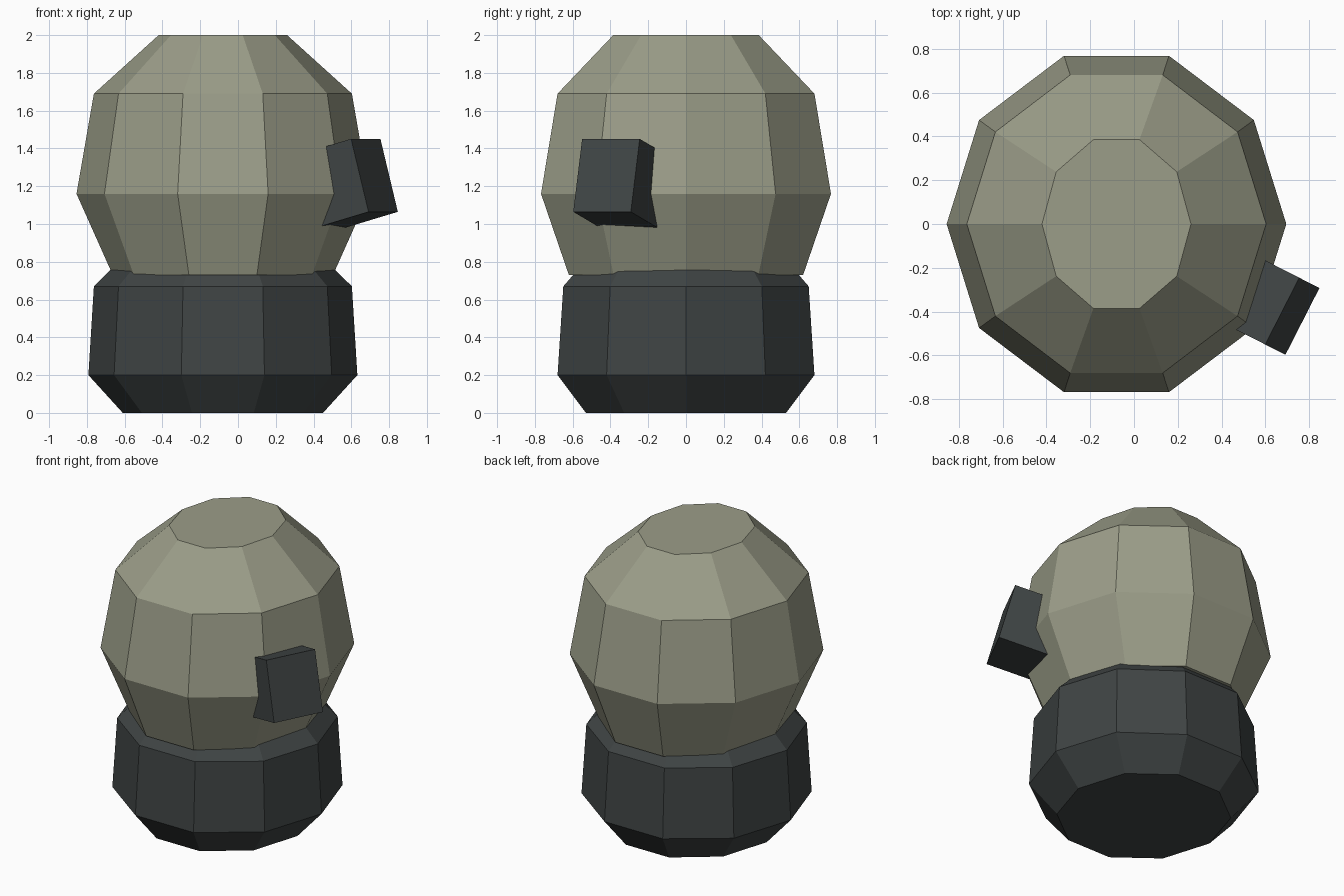
import bpy, bmesh
from math import sin, cos, tau, radians
from mathutils import Matrix, Vector

if "Cube" in bpy.data.objects:
    bpy.data.objects.remove(bpy.data.objects["Cube"])

CENTRE_X = -0.08
SIDES = 10


def material(name, rgb):
    mat = bpy.data.materials.new(name)
    mat.diffuse_color = (*rgb, 1)
    mat.use_nodes = True
    mat.node_tree.nodes["Principled BSDF"].inputs["Base Color"].default_value = mat.diffuse_color
    return mat


def add_object(name, bm, mat):
    bmesh.ops.recalc_face_normals(bm, faces=bm.faces[:])
    mesh = bpy.data.meshes.new(name)
    bm.to_mesh(mesh)
    bm.free()
    mesh.materials.append(mat)
    obj = bpy.data.objects.new(name, mesh)
    bpy.context.collection.objects.link(obj)
    return obj


def lathe(name, profile, mat):
    """Ten-sided closed form from (z, x radius, y radius) rings."""
    bm = bmesh.new()
    rings = [[bm.verts.new((CENTRE_X + rx * cos(tau * i / SIDES),
                            ry * sin(tau * i / SIDES), z))
              for i in range(SIDES)] for z, rx, ry in profile]
    for low, high in zip(rings, rings[1:]):
        for i in range(SIDES):
            j = (i + 1) % SIDES
            bm.faces.new((low[i], low[j], high[j], high[i]))
    bm.faces.new(rings[0][::-1])
    bm.faces.new(rings[-1])
    return add_object(name, bm, mat)


light = material("pale_olive", (0.33, 0.34, 0.25))
dark = material("dark_slate", (0.05, 0.058, 0.058))

# Dark base with chamfered ends; its top sits hidden in the dome
lathe("base", [(0, 0.53, 0.557), (0.2, 0.712, 0.715),
               (0.67, 0.683, 0.683), (0.85, 0.50, 0.52)], dark)

# Faceted dome, slightly deeper than wide
lathe("dome", [(0.73, 0.583, 0.652), (1.16, 0.775, 0.807),
               (1.69, 0.683, 0.715), (2.0, 0.34, 0.405)], light)

# Tilted block sunk into the front right of the dome
width, depth, height = 0.342, 0.36, 0.40
outer_face = Vector((0.7225, -0.421, 1.2575))
turn = Matrix.Rotation(radians(-27), 4, 'Z') @ Matrix.Rotation(radians(-15), 4, 'Y')
bm = bmesh.new()
bmesh.ops.create_cube(bm, size=1, matrix=Matrix.Translation(outer_face) @ turn
                      @ Matrix.Translation((-depth / 2, 0, 0))
                      @ Matrix.Diagonal((depth, width, height, 1)))
add_object("side_block", bm, dark)
